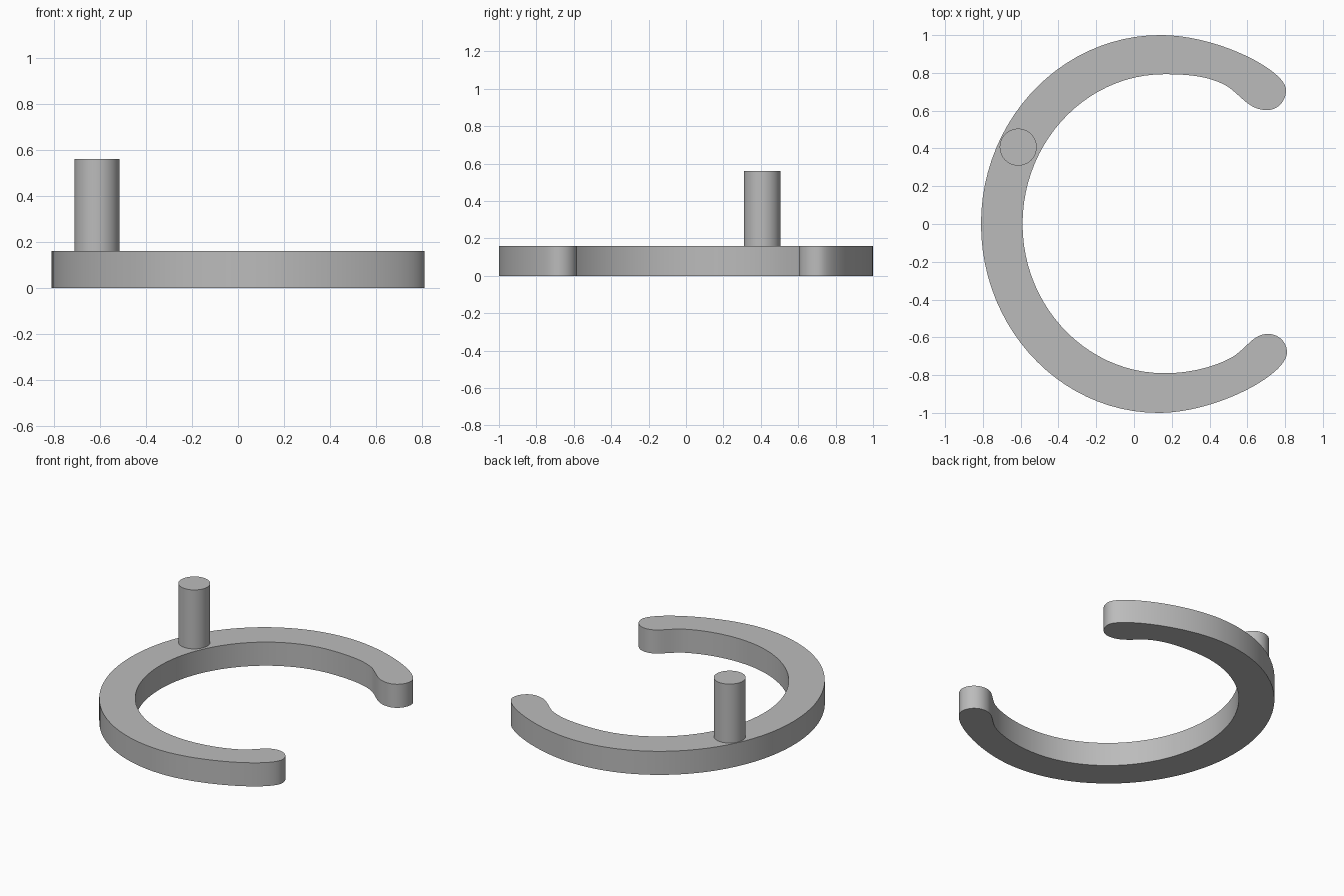
import bpy
import bmesh
from math import radians
from mathutils import Vector
from mathutils.geometry import interpolate_bezier

default = bpy.data.objects.get("Cube")
if default:
    bpy.data.objects.remove(default)

grey = bpy.data.materials.new("plain grey")
grey.use_nodes = True
colour = (0.5, 0.5, 0.5, 1)
grey.diffuse_color = colour
grey.node_tree.nodes["Principled BSDF"].inputs["Base Color"].default_value = colour

THICK = 0.16
PIN_TOP = 0.56


def finish(obj):
    obj.data.materials.append(grey)
    bpy.ops.object.select_all(action="DESELECT")
    obj.select_set(True)
    bpy.context.view_layer.objects.active = obj
    bpy.ops.object.shade_smooth_by_angle(angle=radians(30))


def outline(knots, steps):
    """Closed outline through (point, handle in, handle out) knots; handles are offsets."""
    points = []
    for i, (p, _, out) in enumerate(knots):
        q, inward, _ = knots[(i + 1) % len(knots)]
        p, q = Vector(p), Vector(q)
        points += interpolate_bezier(p, p + Vector(out), q + Vector(inward), q, steps)[:-1]
    return points


# Open ring: outer edge, upper tip, inner edge, lower tip
knots = [
    ((-0.81, 0), (0, -0.55), (0, 0.55)),
    ((0.14, 1.0), (-0.525, 0), (0.31, 0)),
    ((0.805, 0.71), (0, 0.10), (0, -0.06)),
    ((0.705, 0.603), (0.055, 0), (-0.09, 0)),
    ((0.50, 0.725), (0.08, -0.06), (-0.09, 0.055)),
    ((0.16, 0.793), (0.14, 0), (-0.41, 0)),
    ((-0.59, 0), (0, 0.438), (0, -0.438)),
    ((0.16, -0.79), (-0.41, 0), (0.14, 0)),
    ((0.52, -0.705), (-0.09, -0.05), (0.08, 0.05)),
    ((0.71, -0.582), (-0.08, 0), (0.055, 0)),
    ((0.81, -0.68), (0, 0.055), (0, -0.12)),
    ((0.13, -1.0), (0.30, 0), (-0.52, 0)),
]
bm = bmesh.new()
base = bm.faces.new([bm.verts.new((p.x, p.y, 0)) for p in outline(knots, 24)])
top = bmesh.ops.extrude_face_region(bm, geom=[base], use_keep_orig=True)["geom"]
bmesh.ops.translate(bm, vec=(0, 0, THICK),
                    verts=[g for g in top if isinstance(g, bmesh.types.BMVert)])
bmesh.ops.recalc_face_normals(bm, faces=bm.faces)
caps = [f for f in bm.faces if len(f.verts) > 4]
bmesh.ops.triangulate(bm, faces=caps)
mesh = bpy.data.meshes.new("open_ring")
bm.to_mesh(mesh)
bm.free()
ring = bpy.data.objects.new("open_ring", mesh)
bpy.context.collection.objects.link(ring)
finish(ring)

# Upright pin standing on the ring
bpy.ops.mesh.primitive_cylinder_add(
    vertices=64, radius=0.098, depth=PIN_TOP - THICK,
    location=(-0.613, 0.407, (PIN_TOP + THICK) / 2))
pin = bpy.context.object
pin.name = "pin"
finish(pin)
